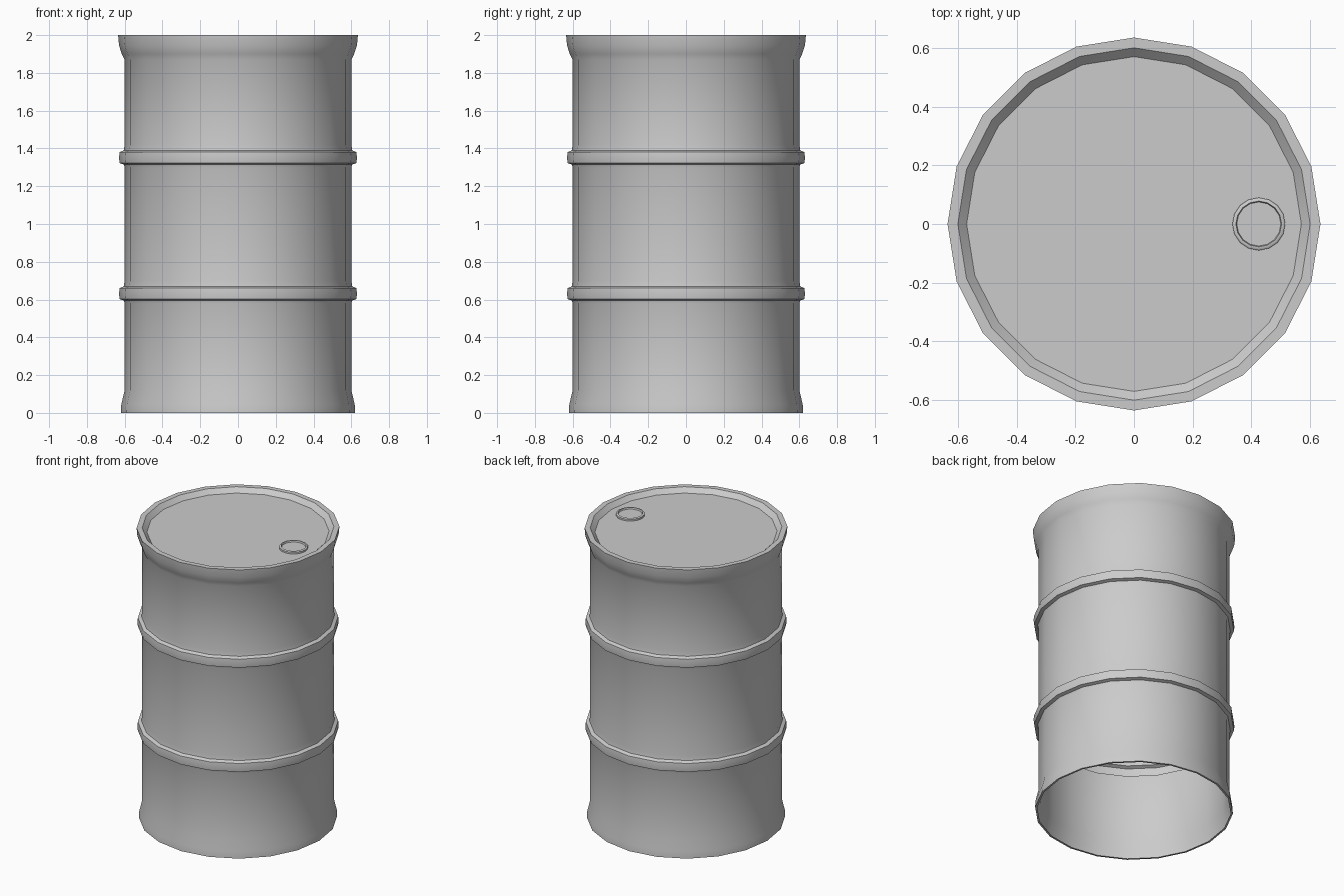
import bpy, bmesh, math

if "Cube" in bpy.data.objects:
    bpy.data.objects.remove(bpy.data.objects["Cube"])


def lathe(name, profile, sides, centre=(0, 0), cap_end=False, angle=40):
    """Revolve (radius, height) points around a vertical axis."""
    bm = bmesh.new()
    rings = []
    for r, z in profile:
        rings.append([bm.verts.new((centre[0] + r * math.cos(2 * math.pi * i / sides),
                                    centre[1] + r * math.sin(2 * math.pi * i / sides), z))
                      for i in range(sides)])
    for a, b in zip(rings, rings[1:]):
        for i in range(sides):
            j = (i + 1) % sides
            bm.faces.new((a[i], a[j], b[j], b[i]))
    if cap_end:
        bm.faces.new(rings[-1])
    mesh = bpy.data.meshes.new(name)
    bm.to_mesh(mesh)
    bm.free()
    obj = bpy.data.objects.new(name, mesh)
    bpy.context.collection.objects.link(obj)
    bpy.ops.object.select_all(action='DESELECT')
    obj.select_set(True)
    bpy.context.view_layer.objects.active = obj
    bpy.ops.object.shade_smooth_by_angle(angle=math.radians(angle))
    return obj


def rib(z):
    """Raised hoop in the wall."""
    return [(0.60, z - 0.05), (0.605, z - 0.035), (0.627, z - 0.028),
            (0.63, z), (0.627, z + 0.03), (0.605, z + 0.04), (0.60, z + 0.07)]


# Open-bottomed shell with flared foot, two hoops, rolled rim and recessed lid
foot = [(0.607, 0.0), (0.62, 0.0), (0.618, 0.045), (0.60, 0.12)]
rim = [(0.60, 1.87), (0.615, 1.90), (0.63, 1.945), (0.635, 2.0),
       (0.60, 2.0), (0.57, 1.97)]
lathe("barrel_body", foot + rib(0.63) + rib(1.35) + rim, 20, cap_end=True)

# Filler cap: low raised ring around a shallow disc
lathe("filler_cap", [(0.09, 1.97), (0.09, 1.982), (0.085, 1.986), (0.078, 1.986),
                     (0.075, 1.976)], 16, centre=(0.425, 0), cap_end=True)
